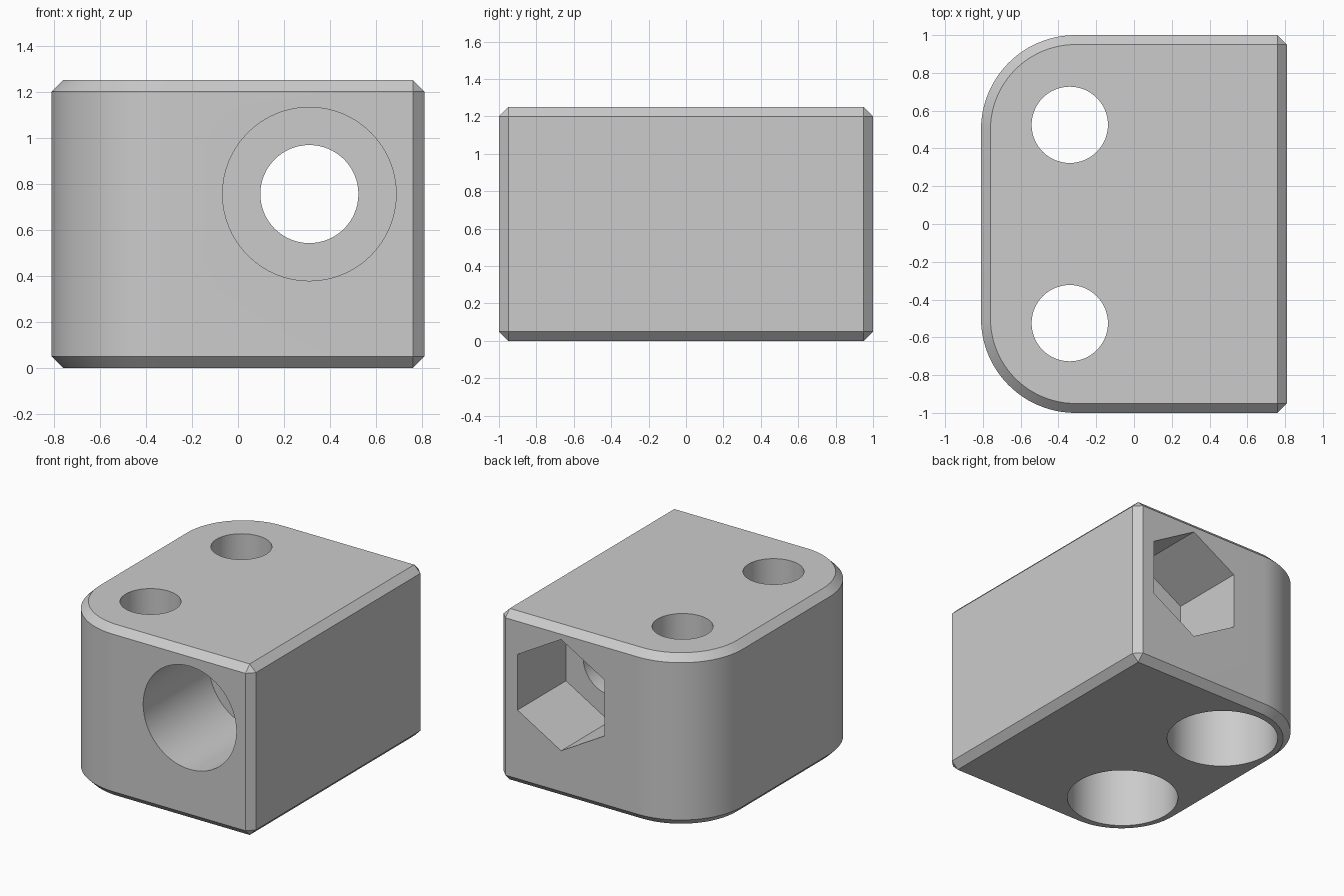
import bpy, bmesh, math
from mathutils import Matrix

cube = bpy.data.objects.get("Cube")
if cube:
    bpy.data.objects.remove(cube, do_unlink=True)

HALF_X, HALF_Y, HEIGHT = 0.81, 1.0, 1.25
ROUND, CHAMFER = 0.5, 0.05

grey = bpy.data.materials.new("plain grey")
grey.use_nodes = True
colour = (0.6, 0.6, 0.6, 1)
grey.diffuse_color = colour
grey.node_tree.nodes["Principled BSDF"].inputs["Base Color"].default_value = colour


def make_object(name, bm):
    bmesh.ops.recalc_face_normals(bm, faces=bm.faces)
    mesh = bpy.data.meshes.new(name)
    bm.to_mesh(mesh)
    bm.free()
    mesh.materials.append(grey)
    obj = bpy.data.objects.new(name, mesh)
    bpy.context.collection.objects.link(obj)
    return obj


# Block outline: square corners on the left, rounded corners on the right
def arc(cy, start):
    cx = -HALF_X + ROUND
    steps = 24
    for i in range(steps + 1):
        a = start + math.pi / 2 * i / steps
        yield cx + ROUND * math.cos(a), cy + ROUND * math.sin(a)


outline = [(HALF_X, -HALF_Y), (HALF_X, HALF_Y)]
outline += arc(HALF_Y - ROUND, math.pi / 2)
outline += arc(ROUND - HALF_Y, math.pi)

bm = bmesh.new()
base = bm.faces.new([bm.verts.new((x, y, 0)) for x, y in outline])
side = bmesh.ops.extrude_face_region(bm, geom=[base])
top = [v for v in side["geom"] if isinstance(v, bmesh.types.BMVert)]
bmesh.ops.translate(bm, verts=top, vec=(0, 0, HEIGHT))
bmesh.ops.recalc_face_normals(bm, faces=bm.faces)

# Chamfer the top and bottom rims and the two square upright edges
rims = [e for e in bm.edges
        if abs(e.verts[0].co.z - e.verts[1].co.z) < 0.01
        or min(v.co.x for v in e.verts) > HALF_X - 0.01]
bmesh.ops.bevel(bm, geom=rims, offset=CHAMFER, offset_type='OFFSET',
                segments=1, affect='EDGES', clamp_overlap=False)
block = make_object("mounting_block", bm)


# Cut a prism out of the block; it runs between two heights along its axis
def bore(name, radius, start, end, place, sides=64):
    bm = bmesh.new()
    bmesh.ops.create_cone(bm, cap_ends=True, segments=sides, radius1=radius,
                          radius2=radius, depth=end - start,
                          matrix=place @ Matrix.Translation((0, 0, (start + end) / 2)))
    cutter = make_object(name, bm)
    cutter.hide_render = True
    mod = block.modifiers.new(name, 'BOOLEAN')
    mod.operation = 'DIFFERENCE'
    mod.solver = 'EXACT'
    mod.object = cutter
    bpy.context.view_layer.objects.active = block
    bpy.ops.object.modifier_apply(modifier=mod.name)
    bpy.data.objects.remove(cutter, do_unlink=True)


# Cross bore: round counterbore at the front, hexagonal nut pocket at the back
cross = Matrix.Translation((0.31, 0, 0.755)) @ Matrix.Rotation(-math.pi / 2, 4, 'X')
bore("front_counterbore", 0.377, -1.2, -0.24, cross)
bore("nut_pocket", 0.407, 0.44, 1.2, cross, 6)
bore("cross_hole", 0.213, -1.2, 1.2, cross)

# Two upright screw holes, counterbored from below
for y in (-0.525, 0.525):
    upright = Matrix.Translation((-0.34, y, 0))
    bore("screw_counterbore", 0.374, -0.2, 0.43, upright)
    bore("screw_hole", 0.202, -0.2, 1.5, upright)

# Smooth the curved walls and keep the edges crisp
bpy.ops.object.select_all(action='DESELECT')
block.select_set(True)
bpy.context.view_layer.objects.active = block
bpy.ops.object.shade_smooth_by_angle(angle=math.radians(30))
